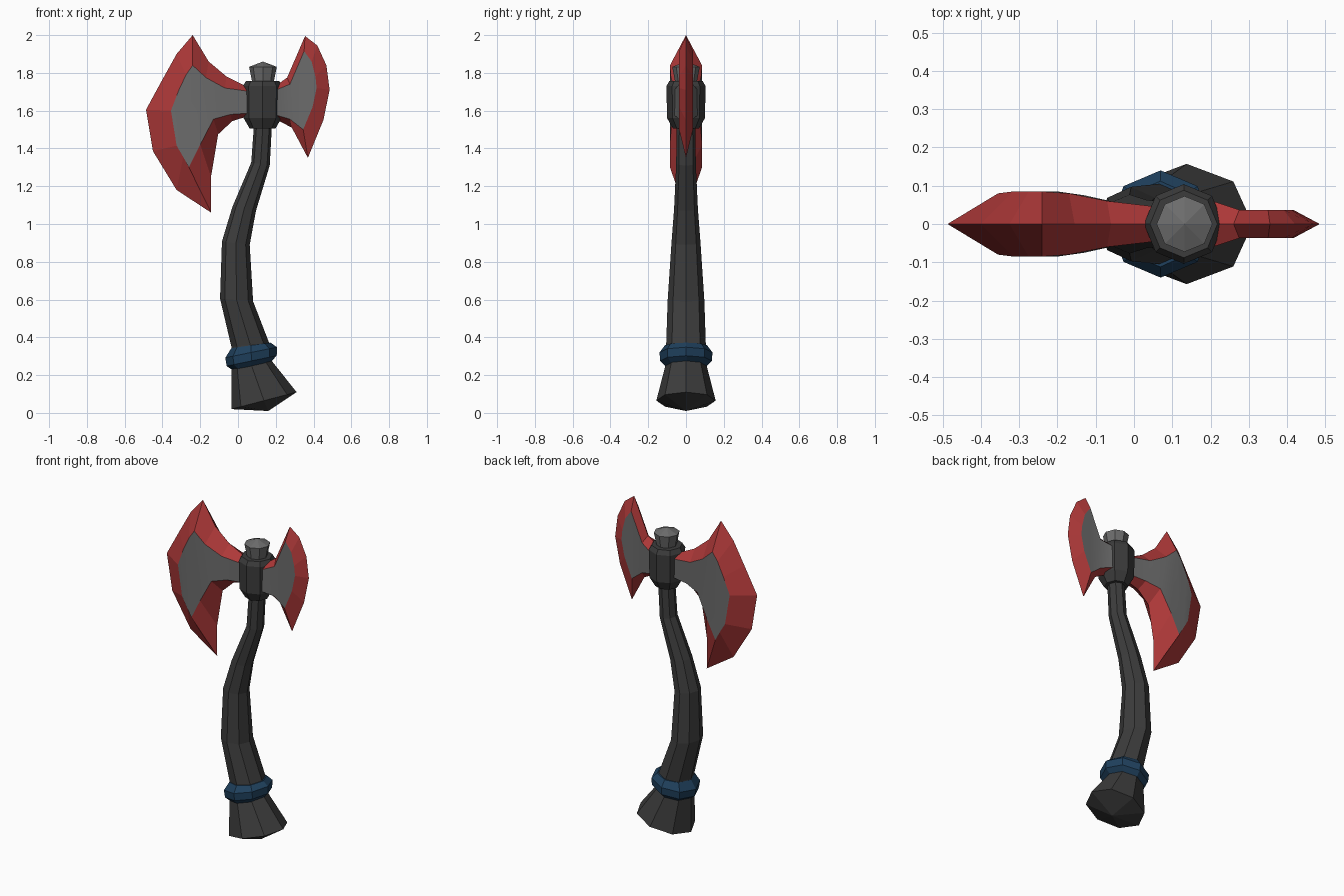
import bpy, bmesh, math
from mathutils import Vector


def material(name, rgb):
    m = bpy.data.materials.new(name)
    m.diffuse_color = (*rgb, 1)
    return m


DARK = material("dark_wood", (0.045, 0.045, 0.045))
GREY = material("steel_grey", (0.150, 0.150, 0.150))
RED = material("red_edge", (0.42, 0.040, 0.040))
BLUE = material("blue_band", (0.014, 0.052, 0.110))


def finish(name, bm, mats):
    bmesh.ops.recalc_face_normals(bm, faces=bm.faces)
    me = bpy.data.meshes.new(name)
    bm.to_mesh(me)
    bm.free()
    for m in mats:
        me.materials.append(m)
    ob = bpy.data.objects.new(name, me)
    bpy.context.collection.objects.link(ob)
    return ob


def loft(name, rings, mat, sides=8, low=None, high=None):
    """Rings are (left x, left z, right x, right z, half depth); low/high are end points (x, z)."""
    bm = bmesh.new()
    loops = []
    for xl, zl, xr, zr, ry in rings:
        c = Vector(((xl + xr) / 2, 0, (zl + zr) / 2))
        u = Vector((xr, 0, zr)) - c
        loop = []
        for i in range(sides):
            a = math.tau * i / sides
            loop.append(bm.verts.new(c + u * math.cos(a) + Vector((0, ry * math.sin(a), 0))))
        loops.append(loop)
    for a, b in zip(loops, loops[1:]):
        for i in range(sides):
            j = (i + 1) % sides
            bm.faces.new((a[i], a[j], b[j], b[i]))
    for loop, tip in ((loops[0], low), (loops[-1], high)):
        if tip:
            t = bm.verts.new((tip[0], 0, tip[1]))
            for i in range(sides):
                bm.faces.new((loop[i], loop[(i + 1) % sides], t))
        else:
            bm.faces.new(loop)
    return finish(name, bm, [mat])


def upright(x, profile):
    """Level rings from (z, radius) pairs."""
    return [(x - r, z, x + r, z, r) for z, r in profile]


def blade(name, top, bottom):
    """Stations run from socket to cutting edge: (face x, face z, half depth, rim x, rim z)."""
    pts = top + bottom[::-1]
    n = len(pts)
    bm = bmesh.new()
    rim = [bm.verts.new((p[3], 0, p[4])) for p in pts]
    sides = [[bm.verts.new((p[0], s * p[2], p[1])) for p in pts] for s in (-1, 1)]
    for side in sides:
        # grey cheek
        for i in range(n // 2 - 1):
            f = bm.faces.new((side[i], side[i + 1], side[n - 2 - i], side[n - 1 - i]))
            f.smooth = True
        # red bevel down to the sharp rim
        for i in range(n - 1):
            bm.faces.new((side[i], side[i + 1], rim[i + 1], rim[i])).material_index = 1
    # end hidden inside the socket
    a, b = sides
    bm.faces.new((rim[0], a[0], a[-1], rim[-1], b[-1], b[0]))
    return finish(name, bm, [GREY, RED])


# curved handle with flared pommel
loft("handle", [
    (-0.035, 0.02, 0.31, 0.11, 0.157),
    (-0.035, 0.23, 0.175, 0.28, 0.108),
    (-0.035, 0.35, 0.165, 0.37, 0.105),
    (-0.095, 0.605, 0.08, 0.59, 0.097),
    (-0.085, 0.907, 0.062, 0.89, 0.077),
    (-0.03, 1.09, 0.095, 1.07, 0.063),
    (0.07, 1.325, 0.168, 1.31, 0.052),
    (0.085, 1.53, 0.18, 1.53, 0.05),
], DARK, low=(0.16, 0.01))

# band around the grip
loft("grip_band", [
    (-0.03, 0.228, 0.172, 0.268, 0.11),
    (-0.06, 0.248, 0.205, 0.303, 0.137),
    (-0.067, 0.292, 0.206, 0.348, 0.140),
    (-0.035, 0.343, 0.172, 0.372, 0.112),
], BLUE)

# socket holding the blades, and the cap above it
loft("socket", upright(0.13, [(1.505, 0.068), (1.56, 0.1), (1.73, 0.104), (1.757, 0.088)]), DARK)
loft("cap", upright(0.132, [(1.74, 0.055), (1.832, 0.073)]), GREY, high=(0.132, 1.86))

# large blade
blade("large_blade", [
    (0.06, 1.702, 0.045, 0.06, 1.72),
    (-0.07, 1.72, 0.06, -0.06, 1.78),
    (-0.17, 1.775, 0.08, -0.155, 1.86),
    (-0.24, 1.84, 0.085, -0.24, 2.0),
    (-0.275, 1.79, 0.085, -0.325, 1.9),
    (-0.315, 1.705, 0.085, -0.40, 1.765),
    (-0.355, 1.60, 0.08, -0.487, 1.605),
], [
    (0.06, 1.587, 0.045, 0.06, 1.573),
    (-0.04, 1.58, 0.055, -0.03, 1.545),
    (-0.13, 1.555, 0.075, -0.105, 1.475),
    (-0.20, 1.42, 0.085, -0.143, 1.25),
    (-0.26, 1.30, 0.085, -0.142, 1.06),
    (-0.29, 1.355, 0.085, -0.325, 1.18),
    (-0.325, 1.415, 0.083, -0.45, 1.385),
])

# small blade
blade("small_blade", [
    (0.19, 1.705, 0.065, 0.19, 1.725),
    (0.275, 1.74, 0.037, 0.26, 1.775),
    (0.35, 1.915, 0.037, 0.355, 1.995),
    (0.39, 1.86, 0.037, 0.42, 1.945),
    (0.41, 1.78, 0.037, 0.468, 1.84),
], [
    (0.19, 1.58, 0.065, 0.19, 1.56),
    (0.275, 1.555, 0.037, 0.285, 1.51),
    (0.345, 1.50, 0.037, 0.37, 1.35),
    (0.395, 1.62, 0.037, 0.452, 1.55),
    (0.416, 1.72, 0.037, 0.485, 1.71),
])
